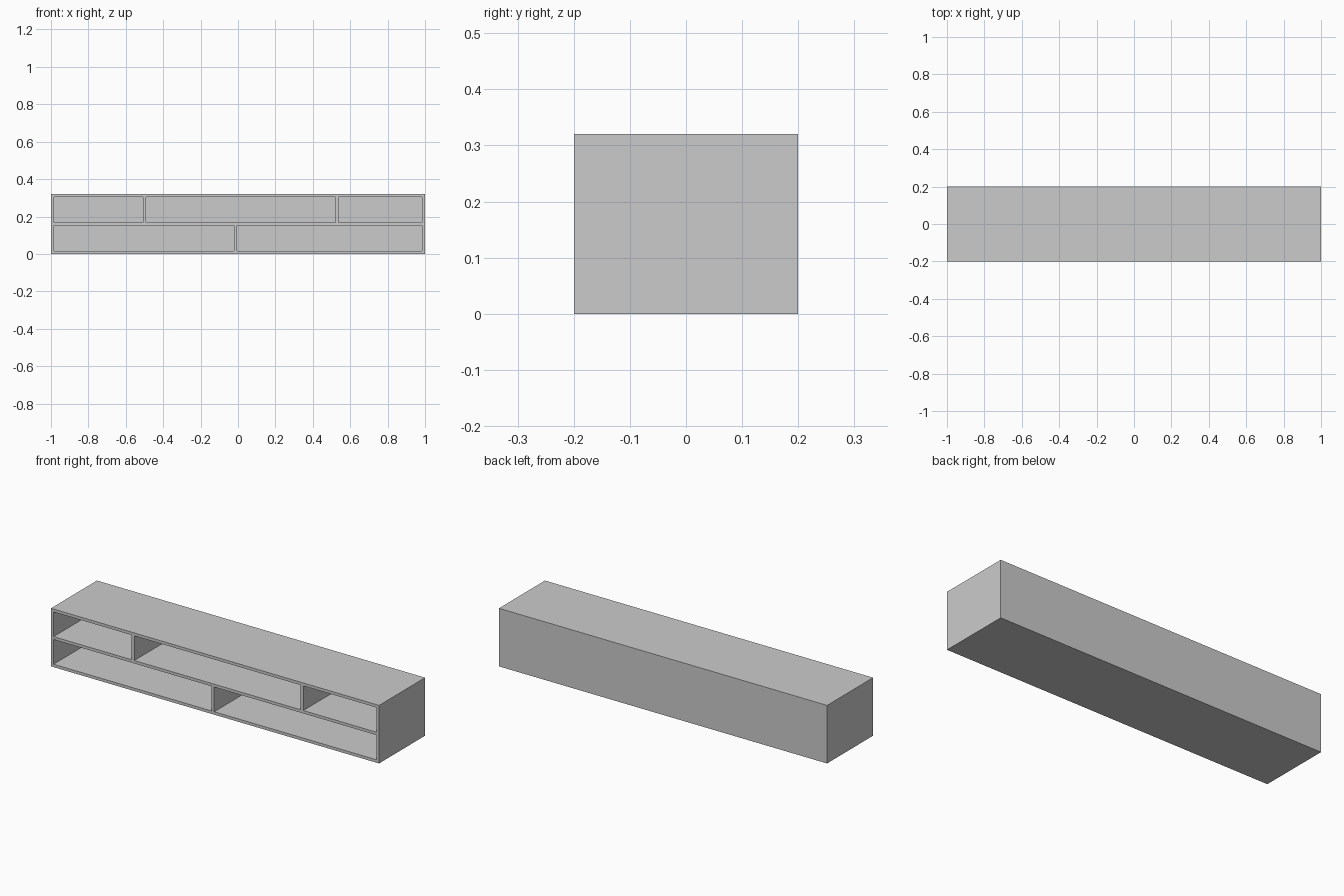
import bpy

if "Cube" in bpy.data.objects:
    bpy.data.objects.remove(bpy.data.objects["Cube"])

W, D, H, T = 2.0, 0.4, 0.32, 0.016   # overall size and board thickness


def board(name, x0, x1, y0, y1, z0, z1):
    """Axis-aligned board between two corners."""
    bpy.ops.mesh.primitive_cube_add(
        size=1, location=((x0 + x1) / 2, (y0 + y1) / 2, (z0 + z1) / 2))
    ob = bpy.context.object
    ob.name = name
    ob.scale = (x1 - x0, y1 - y0, z1 - z0)
    bpy.ops.object.transform_apply(location=False, rotation=False, scale=True)
    return ob


X, Y = W / 2, D / 2
back = Y - T                       # inner face of the back panel
mid = H / 2                        # shelf centre height

# Outer case
board("top_panel", -X, X, -Y, Y, H - T, H)
board("bottom_panel", -X, X, -Y, Y, 0, T)
for side, s in (("left", -1), ("right", 1)):
    a, b = sorted((s * X, s * (X - T)))
    board(side + "_side_panel", a, b, -Y, Y, T, H - T)
board("back_panel", -X + T, X - T, back, Y, T, H - T)

# Middle shelf
board("middle_shelf", -X + T, X - T, -Y, back, mid - T / 2, mid + T / 2)

# Upright dividers: two above the shelf, one below
for name, x, z0, z1 in (
        ("upper_left_divider", -0.50, mid + T / 2, H - T),
        ("upper_right_divider", 0.53, mid + T / 2, H - T),
        ("lower_divider", -0.013, T, mid - T / 2)):
    board(name, x - T / 2, x + T / 2, -Y, back, z0, z1)
